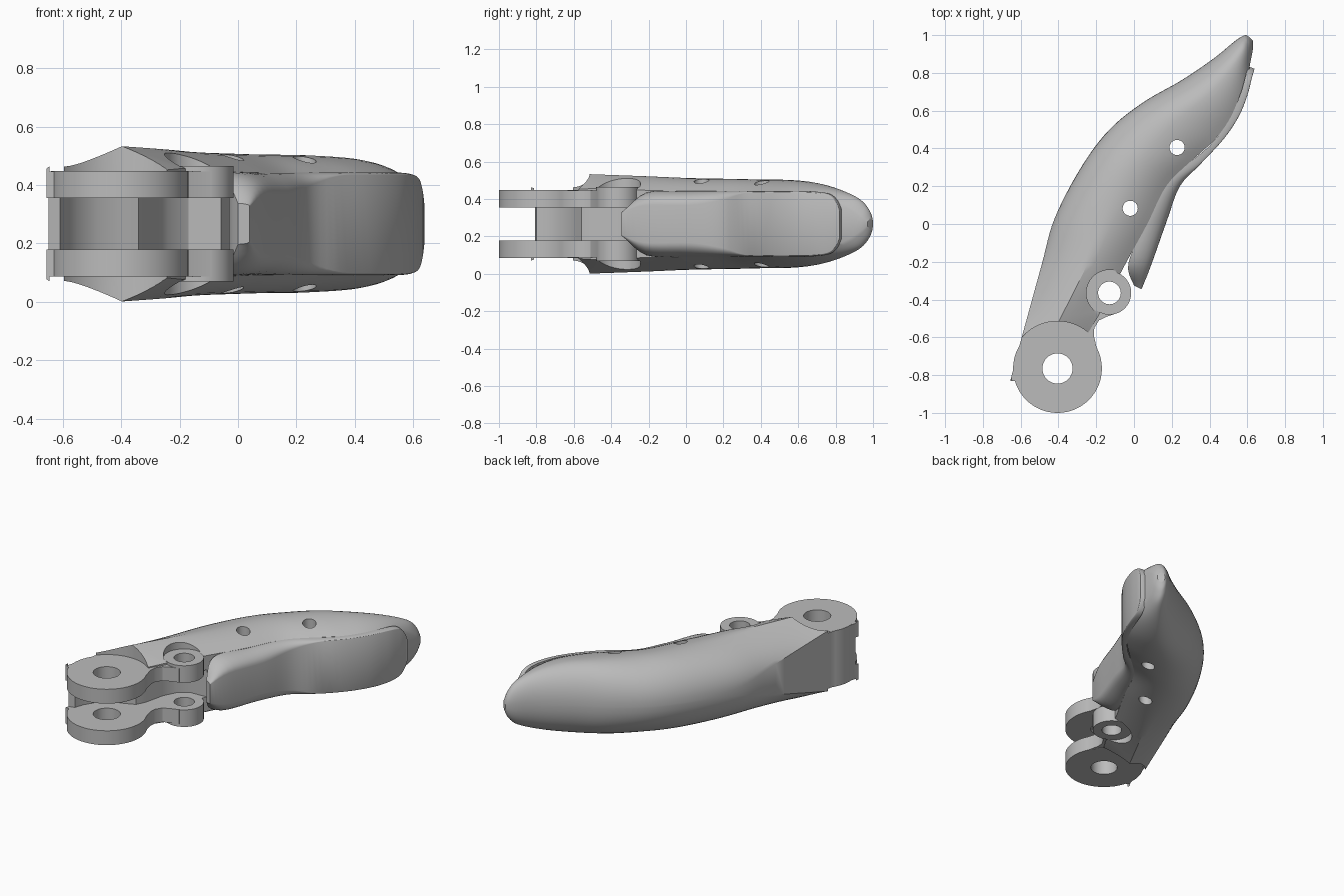
import bpy, bmesh, math
from mathutils import Vector

if "Cube" in bpy.data.objects:
    bpy.data.objects.remove(bpy.data.objects["Cube"])

MID = 0.267
KNUCKLE, TENDON = (-0.405, -0.765), (-0.13, -0.365)

grey = bpy.data.materials.new("plain_grey")
grey.use_nodes = True
grey.diffuse_color = (0.5, 0.5, 0.5, 1)
grey.node_tree.nodes["Principled BSDF"].inputs["Base Color"].default_value = (0.5, 0.5, 0.5, 1)


def finish(name, bm):
    bmesh.ops.recalc_face_normals(bm, faces=bm.faces)
    mesh = bpy.data.meshes.new(name)
    bm.to_mesh(mesh)
    bm.free()
    obj = bpy.data.objects.new(name, mesh)
    bpy.context.collection.objects.link(obj)
    mesh.materials.append(grey)
    return obj


def prism(name, points, half, base=0.0):
    """Upright extrusion covering base..half above MID, or +-half when base is 0."""
    lo, hi = (MID - half, MID + half) if base == 0 else (base, half)
    bm = bmesh.new()
    face = bm.faces.new([bm.verts.new((x, y, lo)) for x, y in points])
    top = bmesh.ops.extrude_face_region(bm, geom=[face])["geom"]
    bmesh.ops.translate(bm, vec=(0, 0, hi - lo),
                        verts=[v for v in top if isinstance(v, bmesh.types.BMVert)])
    return finish(name, bm)


def circle(centre, r, n=64):
    return [(centre[0] + r * math.cos(math.tau * i / n),
             centre[1] + r * math.sin(math.tau * i / n)) for i in range(n)]


def spline(rows, steps):
    """Catmull-Rom through rows of numbers."""
    out = []
    for i in range(len(rows) - 1):
        a, b, c, d = (rows[max(0, min(len(rows) - 1, i + k))] for k in (-1, 0, 1, 2))
        for s in range(steps):
            t = s / steps
            out.append([0.5 * (2 * q + (r - p) * t + (2 * p - 5 * q + 4 * r - w) * t * t
                               + (3 * q - p - 3 * r + w) * t ** 3)
                        for p, q, r, w in zip(a, b, c, d)])
    return out + [list(rows[-1])]


def loft(name, sections):
    """Skin half sections (x, y, height), mirrored about MID, and cap the ends."""
    bm = bmesh.new()
    rings = []
    for half in sections:
        ring = [(x, y, MID + h) for x, y, h in half]
        ring += [(x, y, MID - h) for x, y, h in reversed(half)]
        rings.append([bm.verts.new(p) for p in ring])
    for a, b in zip(rings, rings[1:]):
        for i in range(len(a)):
            j = (i + 1) % len(a)
            bm.faces.new((a[i], a[j], b[j], b[i]))
    bm.faces.new(rings[0])
    bm.faces.new(rings[-1])
    return finish(name, bm)


def boolean(obj, other, operation):
    mod = obj.modifiers.new("join", "BOOLEAN")
    mod.operation, mod.solver, mod.object = operation, "EXACT", other
    bpy.context.view_layer.objects.active = obj
    bpy.ops.object.modifier_apply(modifier=mod.name)
    bpy.data.objects.remove(other)


def smooth(obj, degrees):
    bpy.ops.object.select_all(action="DESELECT")
    obj.select_set(True)
    bpy.context.view_layer.objects.active = obj
    bpy.ops.object.shade_smooth_by_angle(angle=math.radians(degrees))


def body_section(row):
    dx, dy, rx, ry, px, py, wall, ridge, palm, soft = row
    soft = max(0, min(1, soft))
    back, crest, front = Vector((dx, dy)), Vector((rx, ry)), Vector((px, py))
    half = []
    n = 12
    for i in range(n + 1):           # rounded back up to the ridge
        t = i / n
        a = t * math.pi / 2
        along = (1 - soft) * t + soft * (1 - math.cos(a))
        up = (1 - soft) * t + soft * math.sin(a)
        p = back.lerp(crest, along)
        half.append((p.x, p.y, max(0.004, wall + (ridge - wall) * up)))
    for i in range(1, 7):            # ridge down to the palm side
        t = i / 6
        p = crest.lerp(front, t)
        drop = (1 - soft) * t + soft * t * t
        half.append((p.x, p.y, ridge + (palm - ridge) * drop))
    return half


# back x, y, ridge x, y, palm x, y, back wall, ridge and palm heights, roundness
start = (-0.655, -0.83, -0.55, -0.83, -0.4, -0.83, 0.19, 0.268, 0.17, 0)
body_rows = [
    (-0.6, -0.62, -0.4, -0.52, -0.19, -0.49, 0.2, 0.266, 0.19, 0),
    (-0.49, -0.22, -0.25, -0.22, -0.05, -0.22, 0.1, 0.255, 0.18, 0.55),
    (-0.42, 0.03, -0.14, 0.02, 0.07, 0.0, 0.03, 0.245, 0.175, 0.9),
    (-0.28, 0.3, -0.01, 0.28, 0.17, 0.2, 0.005, 0.24, 0.175, 1),
    (-0.13, 0.5, 0.09, 0.4, 0.3, 0.33, 0.005, 0.237, 0.175, 1),
    (0.05, 0.645, 0.23, 0.55, 0.43, 0.45, 0.005, 0.235, 0.175, 1),
    (0.25, 0.76, 0.39, 0.68, 0.53, 0.58, 0.005, 0.222, 0.165, 1),
    (0.42, 0.875, 0.5, 0.8, 0.59, 0.72, 0.005, 0.19, 0.14, 1),
    (0.53, 0.965, 0.575, 0.91, 0.615, 0.85, 0.005, 0.14, 0.09, 1),
    (0.575, 0.995, 0.6, 0.965, 0.63, 0.93, 0.005, 0.085, 0.04, 1),
    (0.595, 1.0, 0.61, 0.99, 0.63, 0.97, 0.005, 0.03, 0.01, 1),
]
body = loft("finger_body", [body_section(r) for r in [start] + spline(body_rows, 6)])

# clearance around both hinges, above and below the lugs
for centre, radius, half in ((KNUCKLE, 0.25, 0.18), (TENDON, 0.122, 0.197)):
    for lo, hi in ((-0.3, MID - half), (MID + half, 0.9)):
        boolean(body, prism("clearance", circle(centre, radius), hi, lo), "DIFFERENCE")

# lugs: knuckle disc, neck and the smaller tendon tab
neck = [(-0.6, -0.65), (-0.4, -0.5), (-0.22, -0.3), (-0.1, -0.27), (-0.09, -0.473),
        (-0.14, -0.489), (-0.185, -0.51), (-0.21, -0.55), (-0.213, -0.59),
        (-0.2, -0.645), (-0.18, -0.7), (-0.4, -0.8)]
boolean(body, prism("knuckle", circle(KNUCKLE, 0.235), 0.181), "UNION")
boolean(body, prism("neck", neck, 0.1795), "UNION")
boolean(body, prism("tab", circle(TENDON, 0.115), 0.198), "UNION")

# slot between the lugs
slot = [(-0.75, -1.1), (-0.75, -0.83), (-0.61, -0.8), (-0.59, -0.74), (-0.55, -0.675),
        (-0.48, -0.615), (-0.4, -0.585), (-0.34, -0.56), (-0.31, -0.5), (-0.28, -0.37),
        (-0.24, -0.29), (-0.17, -0.24), (0.05, -0.23), (0.05, -0.5), (0, -1.1)]
boolean(body, prism("slot", slot, 0.088), "DIFFERENCE")

# pin holes and cord holes
for centre, radius in ((KNUCKLE, 0.08), (TENDON, 0.06), ((-0.02, 0.083), 0.04),
                       ((0.228, 0.405), 0.04)):
    boolean(body, prism("hole", circle(centre, radius, 40), 0.5), "DIFFERENCE")
smooth(body, 28)


def pad_section(row):
    ix, iy, ox, oy, inner, outer = row
    inside, outside = Vector((ix, iy)), Vector((ox, oy))
    half = [(ix, iy, inner)]
    for i in range(1, 9):            # edge curving over to a flat grip face
        a = i / 8 * math.pi / 2
        p = inside.lerp(outside, math.sin(a))
        half.append((p.x, p.y, outer + (inner - outer) * math.cos(a)))
    return half


# inner x, y, outer x, y, inner and outer heights
pad_rows = [
    (0.0, -0.325, 0.04, -0.345, 0.07, 0.06),
    (-0.03, -0.21, 0.09, -0.22, 0.168, 0.1),
    (0.06, 0.0, 0.175, 0.02, 0.174, 0.1),
    (0.16, 0.19, 0.243, 0.2, 0.175, 0.13),
    (0.27, 0.305, 0.35, 0.315, 0.176, 0.165),
    (0.4, 0.415, 0.475, 0.45, 0.176, 0.168),
    (0.5, 0.545, 0.555, 0.57, 0.176, 0.168),
    (0.56, 0.68, 0.6, 0.68, 0.174, 0.165),
    (0.587, 0.77, 0.622, 0.765, 0.16, 0.15),
    (0.598, 0.815, 0.633, 0.805, 0.12, 0.11),
    (0.602, 0.835, 0.638, 0.822, 0.08, 0.07),
]
pad = loft("grip_pad", [pad_section(r) for r in spline(pad_rows, 5)])
smooth(pad, 35)
